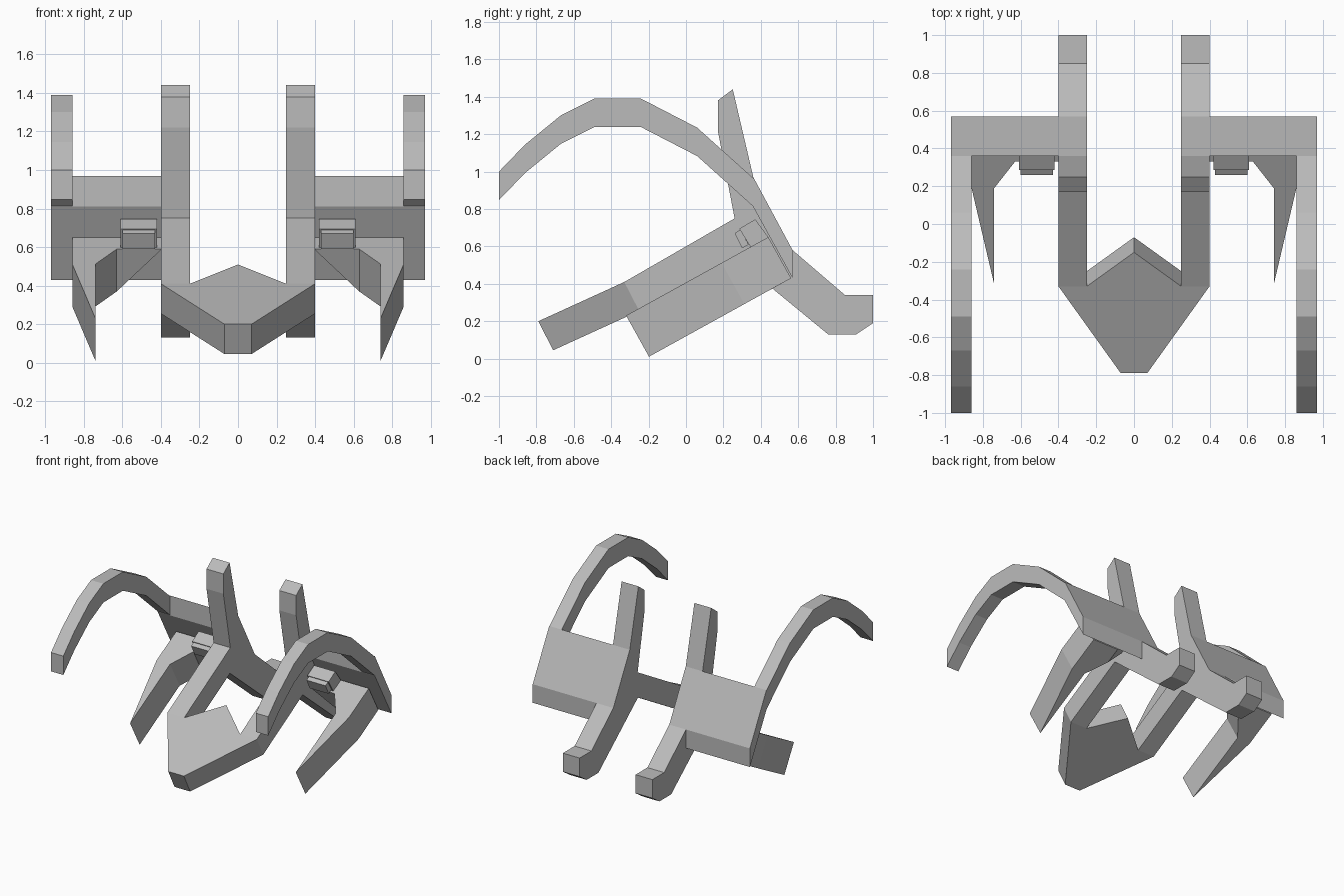
import bpy
import bmesh

if "Cube" in bpy.data.objects:
    bpy.data.objects.remove(bpy.data.objects["Cube"], do_unlink=True)

grey = bpy.data.materials.new("plain_grey")
grey.use_nodes = True
grey.diffuse_color = (0.5, 0.5, 0.5, 1)
grey.node_tree.nodes["Principled BSDF"].inputs["Base Color"].default_value = (0.5, 0.5, 0.5, 1)


def loft(name, start, end):
    """Join two matching outlines of 3D points, capping both ends."""
    bm = bmesh.new()
    a = [bm.verts.new(p) for p in start]
    b = [bm.verts.new(p) for p in end]
    bm.faces.new(a)
    bm.faces.new(b[::-1])
    n = len(a)
    for i in range(n):
        j = (i + 1) % n
        bm.faces.new((a[i], b[i], b[j], a[j]))
    bmesh.ops.remove_doubles(bm, verts=bm.verts, dist=0.0001)
    bmesh.ops.recalc_face_normals(bm, faces=bm.faces)
    mesh = bpy.data.meshes.new(name)
    bm.to_mesh(mesh)
    bm.free()
    mesh.materials.append(grey)
    obj = bpy.data.objects.new(name, mesh)
    bpy.context.collection.objects.link(obj)
    return obj


def mirrored(obj):
    """Repeat a part on the other side."""
    obj.modifiers.new("mirror", 'MIRROR').use_mirror_merge = False
    return obj


def side_prism(name, profile, x0, x1):
    """Extrude a (y, z) profile across x, on both sides."""
    return mirrored(loft(name, [(x0, y, z) for y, z in profile],
                         [(x1, y, z) for y, z in profile]))


# Upright arms with forward bars and curled rear legs
side_prism("arm_and_rear_leg", [
    (0.25, 1.44), (0.17, 1.38), (0.17, 1.22), (0.26, 0.75), (-0.33, 0.41),
    (-0.25, 0.255), (0.255, 0.545), (0.76, 0.13), (0.91, 0.13), (1, 0.19),
    (1, 0.34), (0.85, 0.34), (0.57, 0.58), (0.36, 0.97)], 0.25, 0.40)

# Pointed front plate joining the bars
half = [(0, -0.15, 0.51), (0.25, -0.33, 0.41), (0.40, -0.33, 0.41), (0.07, -0.79, 0.20)]
outline = half + [(-x, y, z) for x, y, z in half[:0:-1]]
loft("front_plate", outline, [(x, y + 0.08, z - 0.155) for x, y, z in outline])

# Slanted shoulder plates
side_prism("shoulder_plate", [(0.36, 0.97), (0.57, 0.58), (0.57, 0.43), (0.36, 0.81)], 0.40, 0.97)

# Arched horns, thickened straight down
arch = [(-1, 1.0), (-0.86, 1.145), (-0.67, 1.30), (-0.49, 1.39),
        (-0.24, 1.39), (0.06, 1.235), (0.36, 0.965)]
side_prism("arched_horn", arch + [(y, z - 0.152) for y, z in reversed(arch)], 0.86, 0.97)

# Claws: plan outline laid on a sloping plane, thickened square to it
plan = [(0.86, 0.44), (0.86, 0.19), (0.74, -0.32), (0.74, 0.19), (0.63, 0.33), (0.63, 0.44)]
top = [(x, y, 0.65 - (0.44 - y) * 0.552) for x, y in plan]
mirrored(loft("claw", top, [(x, y + 0.122, z - 0.22) for x, y, z in top]))

# Tapered roots between claws and arms
mirrored(loft("claw_root",
              [(0.63, 0.44, 0.65), (0.63, 0.33, 0.589), (0.63, 0.452, 0.369), (0.63, 0.562, 0.43)],
              [(0.40, 0.44, 0.65), (0.40, 0.33, 0.589), (0.40, 0.332, 0.585), (0.40, 0.442, 0.646)]))

# Small blocks with a front lip
side_prism("small_block", [(0.285, 0.695), (0.37, 0.745), (0.44, 0.65), (0.345, 0.597)], 0.42, 0.61)
side_prism("block_lip", [(0.26, 0.67), (0.29, 0.69), (0.335, 0.61), (0.30, 0.59)], 0.43, 0.60)
